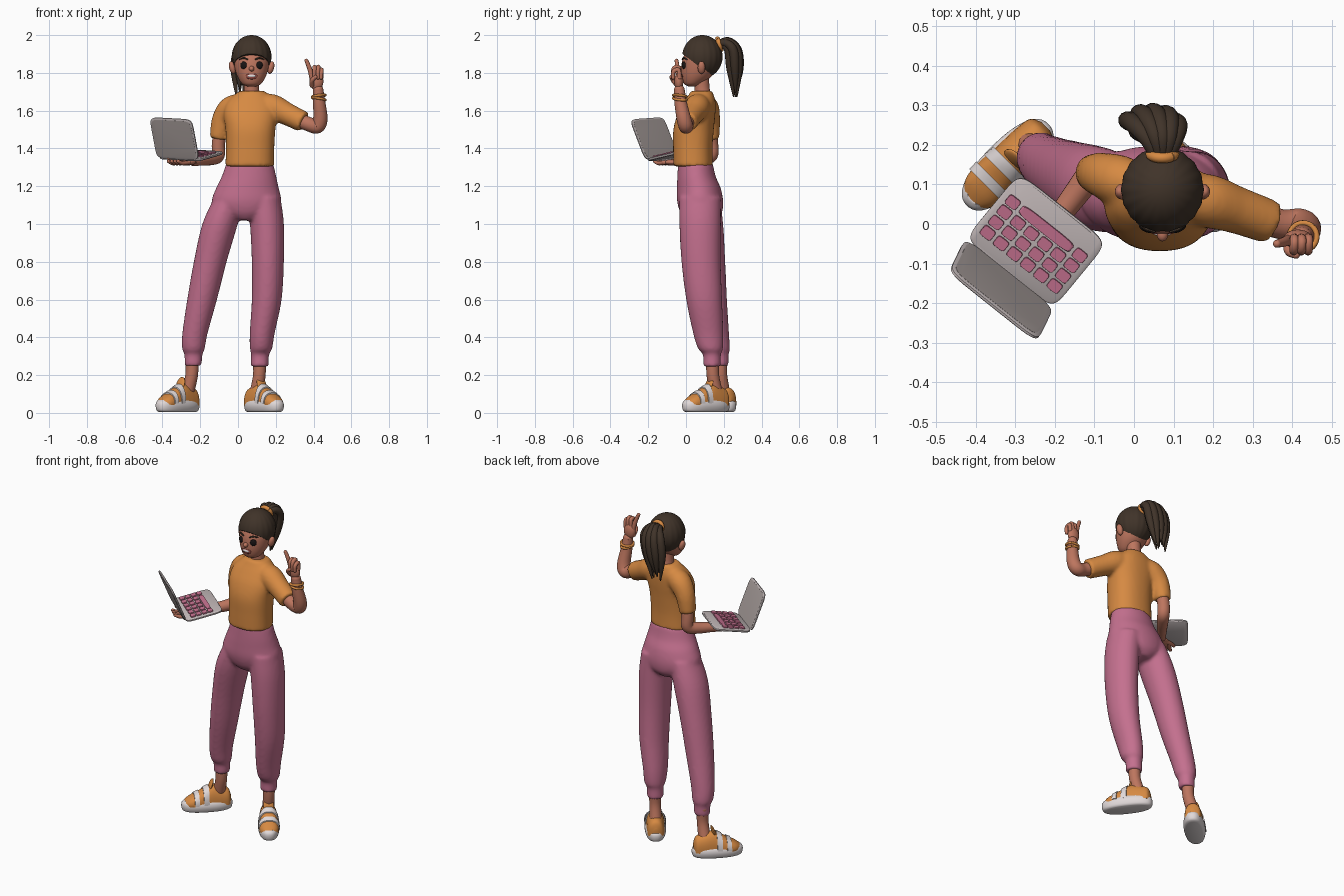
import bpy, bmesh, math
from mathutils import Vector, Matrix

if "Cube" in bpy.data.objects:
    bpy.data.objects.remove(bpy.data.objects["Cube"])

def mat(name, r, g, b):
    m = bpy.data.materials.new(name)
    lin = [((c + .055) / 1.055) ** 2.4 for c in (r, g, b)]
    m.diffuse_color = (*lin, 1)
    m.use_nodes = True
    m.node_tree.nodes["Principled BSDF"].inputs["Base Color"].default_value = m.diffuse_color
    return m

ORANGE = mat("orange", .84, .54, .26)
PINK = mat("pink", .77, .44, .56)
SKIN = mat("skin", .74, .46, .37)
HAIR = mat("dark brown hair", .25, .20, .16)
WHITE = mat("off white", .88, .85, .85)
GREY = mat("light grey", .76, .72, .72)
PANEL = mat("mid grey", .67, .63, .62)
BLACK = mat("eye black", .10, .08, .08)
LIP = mat("lip", .60, .30, .27)
X, Y, Z = Vector((1, 0, 0)), Vector((0, 1, 0)), Vector((0, 0, 1))

def smooth(pts, k=5):
    """Catmull-Rom resampling of tuples of any length."""
    out = []
    for i in range(len(pts) - 1):
        p = [pts[max(i - 1, 0)], pts[i], pts[i + 1], pts[min(i + 2, len(pts) - 1)]]
        for j in range(k):
            t = j / k
            out.append(tuple(.5 * (2 * b + (c - a) * t + (2 * a - 5 * b + 4 * c - d) * t * t
                             + (3 * b - a - 3 * c + d) * t ** 3) for a, b, c, d in zip(*p)))
    return out + [tuple(pts[-1])]

def loft(bm, rings, n=28, p=2, floor=None):
    """Skin rings of (centre, half axis, half axis); p > 2 squares them off."""
    loops = []
    for c, a, b in rings:
        loop = []
        for i in range(n):
            t = 2 * math.pi * (i + .5) / n
            cs, sn = math.cos(t), math.sin(t)
            v = c + a * math.copysign(abs(cs) ** (2 / p), cs) + b * math.copysign(abs(sn) ** (2 / p), sn)
            if floor is not None:
                v.z = max(v.z, floor)
            loop.append(bm.verts.new(v))
        loops.append(loop)
    for l, m in zip(loops, loops[1:]):
        for i in range(n):
            bm.faces.new((l[i], l[(i + 1) % n], m[(i + 1) % n], m[i]))
    bm.faces.new(loops[0][::-1])
    bm.faces.new(loops[-1])

def stack(bm, rows, p=2, k=5):
    """Horizontal sections: z, centre x, centre y, half x, half y."""
    loft(bm, [(Vector((x, y, z)), X * a, Y * b) for z, x, y, a, b in smooth(rows, k)], 36, p)

def ball(bm, c, r, rot=Matrix()):
    M = Matrix.Translation(c) @ rot @ Matrix.Diagonal((*r, 1))
    bmesh.ops.create_uvsphere(bm, u_segments=24, v_segments=16, radius=1, matrix=M)

def tube(bm, pts, n=16, rounded=True, k=5):
    pts = smooth(pts, k)
    P = [Vector(q[:3]) for q in pts]
    a, rings = None, []
    for i, q in enumerate(pts):
        t = (P[min(i + 1, len(P) - 1)] - P[max(i - 1, 0)]).normalized()
        if a is None:
            a = t.orthogonal()
        a = (a - t * a.dot(t)).normalized()
        rings.append((P[i], a * q[3], t.cross(a) * q[3]))
    loft(bm, rings, n)
    if rounded:
        for c, q in ((P[0], pts[0]), (P[-1], pts[-1])):
            ball(bm, c, [q[3]] * 3)

def plate(bm, c, u, v, w, n=48, p=8):
    """Rounded plate with half axes u, v and half thickness w."""
    loft(bm, [(c + w * s, u * f, v * f) for s, f in ((-1, .96), (-.5, 1), (.5, 1), (1, .96))], n, p)

def finish(name, bm, m, voxel=None):
    bmesh.ops.recalc_face_normals(bm, faces=bm.faces)
    me = bpy.data.meshes.new(name)
    bm.to_mesh(me)
    bm.free()
    me.materials.append(m)
    me.polygons.foreach_set("use_smooth", [True] * len(me.polygons))
    me.set_sharp_from_angle(angle=math.radians(40))
    o = bpy.data.objects.new(name, me)
    bpy.context.collection.objects.link(o)
    if voxel:  # fuse overlapping volumes into one soft garment
        r = o.modifiers.new("fuse", 'REMESH')
        r.mode, r.voxel_size, r.use_smooth_shade = 'VOXEL', voxel, True
        s = o.modifiers.new("soften", 'SMOOTH')
        s.factor, s.iterations = .5, 6
    return o

# trousers: pelvis and two tapered legs with cuffs
bm = bmesh.new()
stack(bm, [(1.32, .062, .05, .125, .092), (1.25, .058, .056, .145, .102), (1.19, .05, .068, .166, .116),
           (1.12, .045, .075, .184, .122), (1.06, .045, .08, .15, .11), (1.02, .04, .08, .06, .08)])
stack(bm, [(1.14, -.045, .08, .08, .1), (1.0, -.095, .09, .094, .107), (.8, -.147, .113, .087, .095),
           (.6, -.19, .135, .079, .082), (.42, -.228, .16, .067, .068), (.34, -.236, .172, .06, .06),
           (.31, -.236, .178, .048, .048), (.25, -.237, .18, .046, .046)])
stack(bm, [(1.14, .135, .075, .09, .11), (1.0, .153, .075, .09, .11), (.8, .158, .08, .085, .104),
           (.6, .152, .096, .079, .095), (.42, .128, .118, .066, .08), (.34, .122, .13, .059, .066),
           (.31, .117, .137, .048, .048), (.245, .115, .138, .047, .047)])
finish("trousers", bm, PINK, .01)

# shirt: torso and two short sleeves
bm = bmesh.new()
stack(bm, [(1.305, .062, .037, .129, .104), (1.4, .064, .036, .128, .104), (1.5, .066, .04, .132, .107),
           (1.58, .066, .055, .142, .1), (1.64, .068, .072, .13, .085), (1.68, .072, .08, .095, .068),
           (1.705, .074, .082, .066, .056)], 2.3)
tube(bm, [(.04, .09, 1.64, .05), (-.035, .11, 1.615, .064), (-.083, .125, 1.55, .056), (-.104, .13, 1.45, .047)], 24, False)
tube(bm, [(.1, .07, 1.64, .05), (.18, .06, 1.62, .068), (.26, .035, 1.582, .06), (.347, .004, 1.54, .056)], 24, False)
finish("shirt", bm, ORANGE, .01)

# neck and head
bm = bmesh.new()
tube(bm, [(.072, .09, 1.67, .046), (.072, .085, 1.72, .04), (.072, .08, 1.79, .042)], 24, False)
finish("neck", bm, SKIN)
bm = bmesh.new()
stack(bm, [(1.728, .072, .035, .022, .022), (1.742, .072, .037, .05, .047), (1.78, .072, .055, .075, .078),
           (1.83, .072, .07, .09, .095), (1.88, .072, .075, .092, .091), (1.93, .072, .085, .074, .074),
           (1.96, .072, .09, .04, .04)])
for s in (-1, 1):  # ears
    ball(bm, (.072 + s * .102, .082, 1.828), (.017, .02, .034), Matrix.Rotation(s * .25, 4, 'Y'))
ball(bm, (.072, -.026, 1.822), (.014, .018, .014))  # nose
finish("head", bm, SKIN)

# face details
bm, brows = bmesh.new(), bmesh.new()
for s in (-1, 1):
    ball(bm, (.072 + s * .042, -.011, 1.84), (.019, .009, .02), Matrix.Rotation(s * .45, 4, 'Z'))
    tube(brows, [(.072 + s * .022, -.019, 1.872, .004), (.072 + s * .042, -.012, 1.879, .005),
                 (.072 + s * .064, .005, 1.872, .003)], 8)
finish("eyes", bm, BLACK)
finish("eyebrows", brows, HAIR)
bm = bmesh.new()
ball(bm, (.072, -.02, 1.782), (.031, .008, .016))
finish("lips", bm, LIP)
bm = bmesh.new()
ball(bm, (.072, -.024, 1.784), (.023, .007, .008))
finish("teeth", bm, WHITE)

# hair cap, cut along a slope from forehead to nape
bm = bmesh.new()
bmesh.ops.create_uvsphere(bm, u_segments=72, v_segments=32, radius=1)
for v in bm.verts:  # combed ridges
    g = 1 + .012 * math.cos(18 * math.atan2(v.co.y, v.co.x)) * math.hypot(v.co.x, v.co.y)
    v.co = Vector((.072 + v.co.x * .104 * g, .087 + v.co.y * .107 * g, 1.886 + v.co.z * .114))
cut = bmesh.ops.bisect_plane(bm, geom=bm.verts[:] + bm.edges[:] + bm.faces[:], plane_co=(0, -.02, 1.902),
                             plane_no=(0, .76, 1), clear_inner=True)
bmesh.ops.contextual_create(bm, geom=[e for e in cut["geom_cut"] if isinstance(e, bmesh.types.BMEdge)])
finish("hair_cap", bm, HAIR)

# ponytail strands and hair tie
bm = bmesh.new()
for i, (ox, oy) in enumerate([(-.06, -.005), (-.03, .012), (0, .015), (.03, .01), (.052, -.008),
                              (-.035, -.03), (.03, -.032), (0, -.025)]):
    tube(bm, [(.072 + ox * .2, .16, 1.95, .016), (.072 + ox * .6, .215 + oy * .5, 1.962 + oy * .5, .02),
              (.06 + ox, .258 + oy, 1.92, .024), (.042 + ox, .268 + oy, 1.82, .022),
              (.028 + ox * .6, .265 + oy * .4, 1.675 + (i % 3) * .022, .004)], 12)
finish("ponytail", bm, HAIR)

def ring(bm, c, axis, R, r):
    a = axis.orthogonal().normalized()
    b = axis.normalized().cross(a)
    pts = [Vector(c) + (a * math.cos(t) + b * math.sin(t)) * R for t in [i * math.pi / 16 for i in range(33)]]
    tube(bm, [(*q, r) for q in pts], 10, False, 1)

bm = bmesh.new()
ring(bm, (.072, .177, 1.952), Vector((0, 1, .35)), .03, .013)
finish("hair_tie", bm, ORANGE)

# raised arm and pointing hand
bm = bmesh.new()
tube(bm, [(.29, .025, 1.565, .038), (.37, 0, 1.53, .038), (.42, 0, 1.518, .039), (.436, -.012, 1.56, .038),
          (.43, -.028, 1.64, .033), (.424, -.035, 1.71, .028)], 20)
ball(bm, (.415, -.038, 1.755), (.037, .024, .048))
tube(bm, [(.393, -.04, 1.77, .014), (.38, -.045, 1.82, .0125), (.362, -.05, 1.865, .01)], 12)
for dx, top in ((0, 1.828), (.019, 1.829), (.036, 1.815)):  # curled fingers
    tube(bm, [(.405 + dx, -.035, 1.775, .012), (.406 + dx, -.04, top, .0115), (.405 + dx, -.066, top - .008, .0115),
              (.404 + dx, -.068, 1.775, .01)], 12)
tube(bm, [(.393, -.045, 1.735, .014), (.392, -.068, 1.76, .012), (.41, -.078, 1.778, .01)], 12)
finish("raised_arm", bm, SKIN)
bm = bmesh.new()
for h, tilt in ((1.662, .15), (1.678, -.12)):
    ring(bm, (.428, -.032, h), Vector((tilt, .1, 1)), .035, .007)
finish("bracelet", bm, ORANGE)

# lower arm with an open hand beneath the laptop
bm = bmesh.new()
tube(bm, [(-.085, .125, 1.53, .036), (-.103, .135, 1.43, .035), (-.106, .133, 1.362, .035), (-.14, .085, 1.345, .033),
          (-.19, .02, 1.338, .028), (-.235, -.035, 1.328, .022)], 20)
ball(bm, (-.27, -.075, 1.326), (.055, .04, .016), Matrix.Rotation(.8, 4, 'Z'))
for s in (-1.5, -.5, .5, 1.5):
    dx, dy = s * .017, -s * .016
    tube(bm, [(-.285 + dx, -.09 + dy, 1.326, .012), (-.32 + dx, -.122 + dy, 1.322, .011),
              (-.342 + dx, -.142 + dy, 1.332, .009)], 10)
tube(bm, [(-.27, -.05, 1.326, .014), (-.32, -.06, 1.33, .012), (-.365, -.085, 1.345, .01)], 10)
finish("carrying_arm", bm, SKIN)

# laptop
C, U, V, W = (Vector(q) for q in ((-.29, .13, 1.39), (.223, -.177, -.012), (-.138, -.168, -.04), (-.04, -.082, .215)))
N = V.cross(U).normalized()
S = U.cross(W).normalized()
bm = bmesh.new()
plate(bm, C + U / 2 + V / 2, U / 2, V / 2, N * .008)
mid = C + U / 2 + V + W / 2
plate(bm, mid, U / 2, W / 2, S * .006)
finish("laptop_body", bm, GREY)
bm = bmesh.new()
for s in (-1, 1):
    plate(bm, mid + S * s * .006, U * .47, W * .46, S * .001)
finish("laptop_panels", bm, PANEL)
bm = bmesh.new()
keys = [(.12, .31, .062), (.5, .31, .29), (.88, .31, .062)]
keys += [(.12 + .152 * i, .46 + .155 * j, .062) for i in range(6) for j in range(3)]
for a, b, h in keys:
    plate(bm, C + U * a + V * b + N * .01, U * h, V * .066, N * .005, 24, 5)
finish("laptop_keys", bm, PINK)

# shoes and ankles
SECT = smooth([(-.137, .015, .085), (-.122, .042, .125), (-.08, .05, .142), (-.035, .052, .155), (0, .053, .145),
               (.05, .056, .115), (.1, .05, .088), (.135, .022, .062)], 6)
def shoe(side, c, d, ankle):
    F = Vector(d).normalized()
    R = Z.cross(F)
    o = Vector((*c, 0))
    sec = lambda f, w, h, g=0: (o + F * f + Z * .05, R * (w + g), Z * (h - .05 + g))
    bm = bmesh.new()
    loft(bm, [(o + Z * z, F * l, R * w) for z, l, w in smooth(
        [(.004, .122, .046), (.012, .14, .055), (.035, .146, .061), (.055, .143, .058), (.068, .13, .05)], 3)], 40, 2.4)
    finish(side + "_sole", bm, WHITE)
    bm = bmesh.new()
    loft(bm, [sec(*q) for q in SECT], 28, 2.3, .04)
    ball(bm, o + F * -.022 + Z * .152, (.03, .01, .04), F.to_track_quat('Y', 'Z').to_matrix().to_4x4()
         @ Matrix.Rotation(.35, 4, 'X'))
    finish(side + "_upper", bm, ORANGE)
    bm = bmesh.new()
    for f0 in (.005, .055):  # straps follow the upper
        near = [q for q in SECT if f0 - .012 <= q[0] <= f0 + .022]
        loft(bm, [sec(*near[0], -.002)] + [sec(*q, .006) for q in near] + [sec(*near[-1], -.002)], 28, 2.3, .05)
    finish(side + "_straps", bm, WHITE)
    bm = bmesh.new()
    tube(bm, [(*ankle, .29, .036), (*ankle, .2, .033), (*(o + F * -.07).xy, .1, .036)], 20)
    finish(side + "_ankle", bm, SKIN)

shoe("right", (-.32, .15), (-.707, -.707, 0), (-.245, .185))
shoe("left", (.138, .105), (.6, -.8, 0), (.113, .142))
